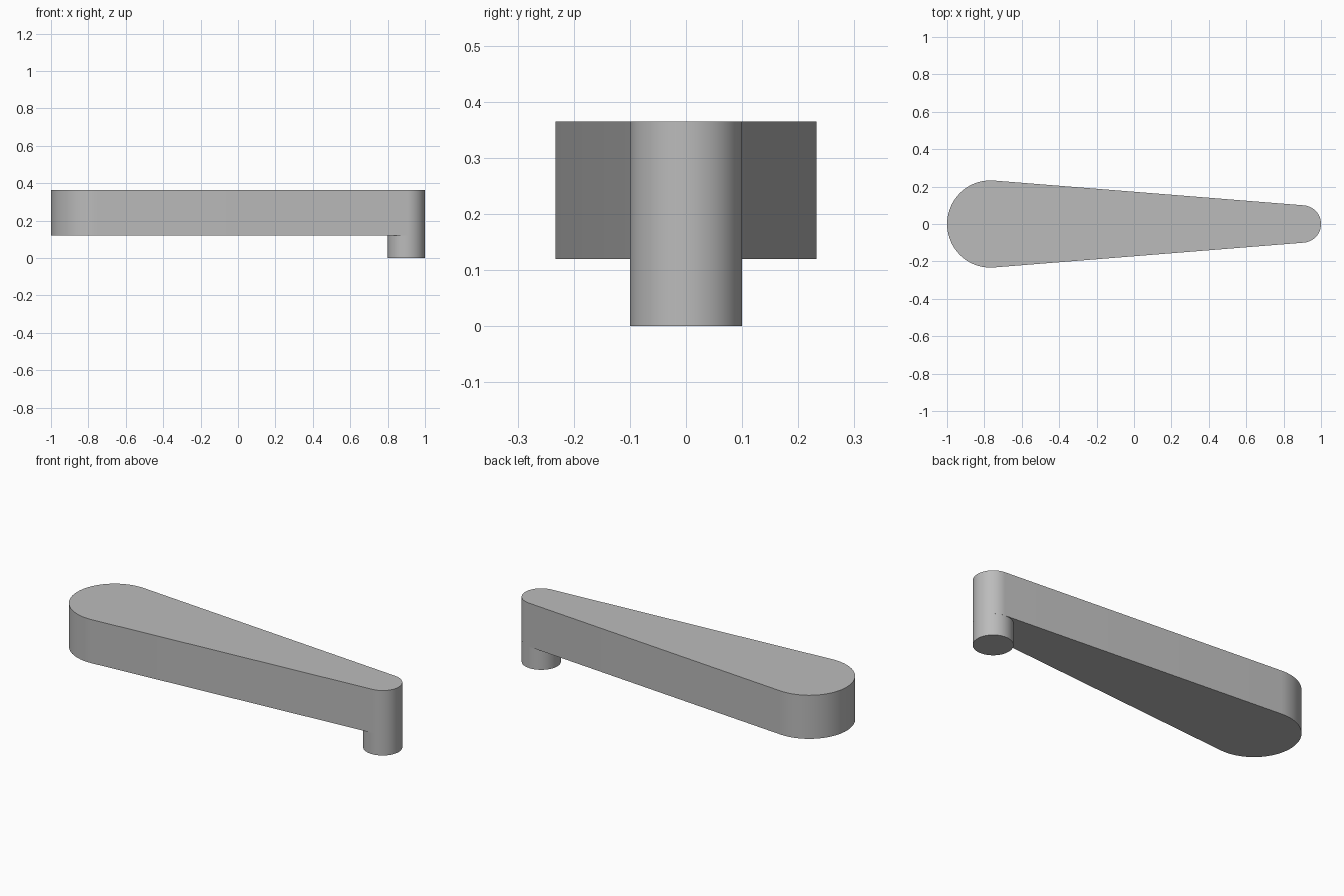
import bpy
import bmesh
from math import acos, cos, sin, pi, radians

cube = bpy.data.objects.get("Cube")
if cube:
    bpy.data.objects.remove(cube, do_unlink=True)

GREY = (0.5, 0.5, 0.5, 1)
grey = bpy.data.materials.new("plain grey")
grey.use_nodes = True
grey.diffuse_color = GREY
grey.node_tree.nodes["Principled BSDF"].inputs["Base Color"].default_value = GREY

HUB_X, HUB_R = -0.767, 0.233
TIP_X, TIP_R = 0.9, 0.1
ARM_BOTTOM, ARM_TOP = 0.12, 0.365


def arc(cx, r, start, end, steps):
    angles = [start + (end - start) * i / steps for i in range(steps + 1)]
    return [(cx + r * cos(a), r * sin(a)) for a in angles]


def extrude_outline(name, outline, bottom, top):
    """Solid prism from a flat outline, with smooth sides and sharp rims."""
    bm = bmesh.new()
    face = bm.faces.new([bm.verts.new((x, y, bottom)) for x, y in outline])
    result = bmesh.ops.extrude_face_region(bm, geom=[face], use_keep_orig=True)
    verts = [v for v in result["geom"] if isinstance(v, bmesh.types.BMVert)]
    bmesh.ops.translate(bm, verts=verts, vec=(0, 0, top - bottom))
    bmesh.ops.recalc_face_normals(bm, faces=bm.faces)
    mesh = bpy.data.meshes.new(name)
    bm.to_mesh(mesh)
    bm.free()
    mesh.materials.append(grey)
    obj = bpy.data.objects.new(name, mesh)
    bpy.context.collection.objects.link(obj)
    bpy.ops.object.select_all(action="DESELECT")
    obj.select_set(True)
    bpy.context.view_layer.objects.active = obj
    bpy.ops.object.shade_smooth_by_angle(angle=radians(30))
    return obj


# Tapered arm: two end arcs joined by their common tangents
tangent = acos((TIP_R - HUB_R) / (TIP_X - HUB_X))
tangent = pi - tangent  # angle of the tangent points, measured from +x
outline = (arc(TIP_X, TIP_R, -tangent, tangent, 32)
           + arc(HUB_X, HUB_R, tangent, 2 * pi - tangent, 40))
extrude_outline("lever_arm", outline, ARM_BOTTOM, ARM_TOP)

# Round peg under the narrow end
extrude_outline("pivot_peg", arc(TIP_X, TIP_R, 0, 2 * pi, 48)[:-1], 0, ARM_BOTTOM)
